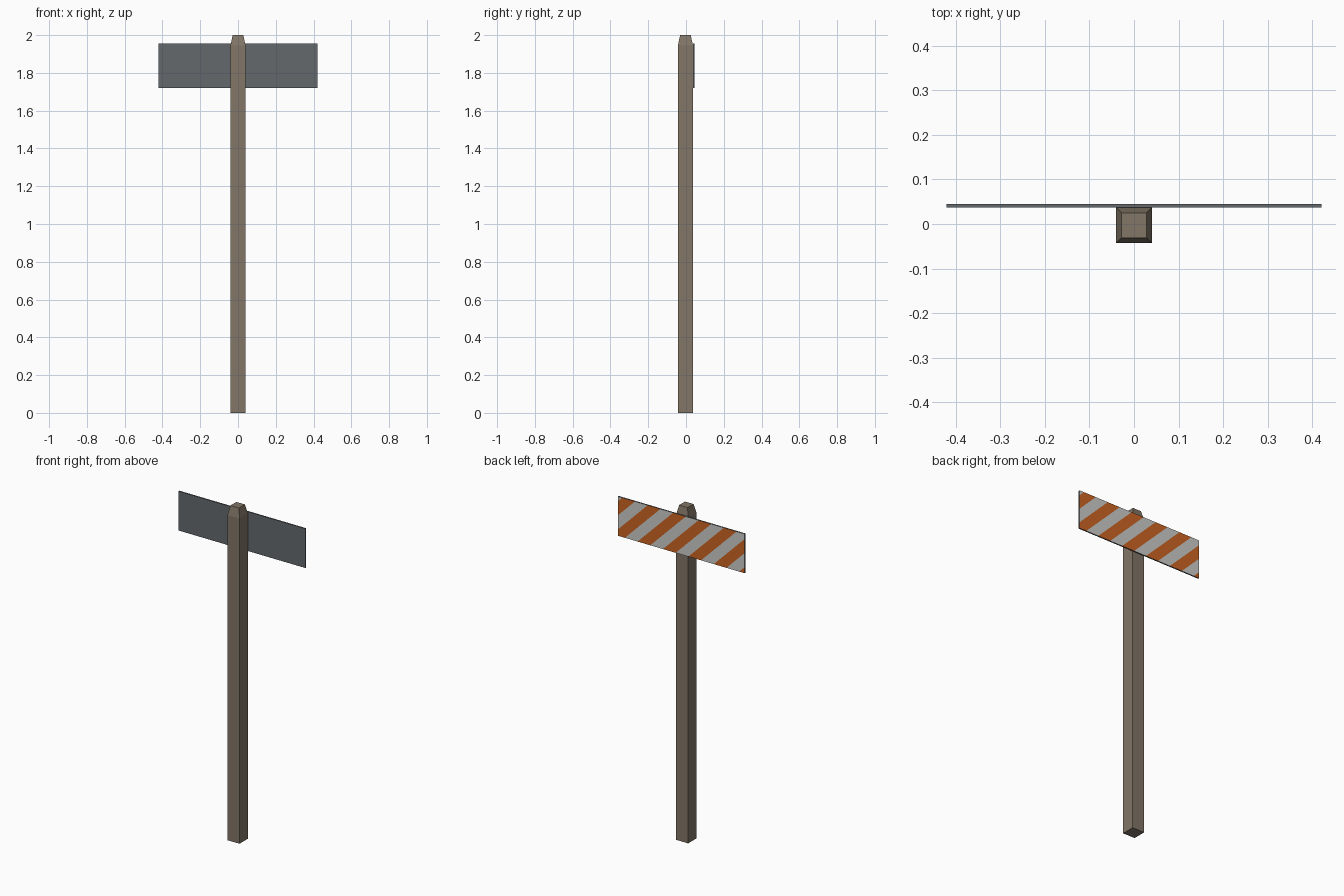
import bpy
import bmesh
from mathutils import Matrix, Vector

if "Cube" in bpy.data.objects:
    bpy.data.objects.remove(bpy.data.objects["Cube"])


def material(name, rgb):
    """Flat material from 0-255 sRGB values."""
    linear = [((c / 255 + 0.055) / 1.055) ** 2.4 for c in rgb]
    mat = bpy.data.materials.new(name)
    mat.use_nodes = True
    mat.diffuse_color = (*linear, 1)
    bsdf = next(n for n in mat.node_tree.nodes if n.type == "BSDF_PRINCIPLED")
    bsdf.inputs["Base Color"].default_value = (*linear, 1)
    bsdf.inputs["Roughness"].default_value = 0.8
    return mat


def box(size, center):
    bm = bmesh.new()
    bmesh.ops.create_cube(bm, size=1, matrix=Matrix.Translation(center) @ Matrix.Diagonal((*size, 1)))
    return bm


def finish(bm, name, mats):
    mesh = bpy.data.meshes.new(name)
    bmesh.ops.recalc_face_normals(bm, faces=bm.faces[:])
    bm.to_mesh(mesh)
    bm.free()
    for mat in mats:
        mesh.materials.append(mat)
    obj = bpy.data.objects.new(name, mesh)
    bpy.context.collection.objects.link(obj)
    return obj


wood = material("weathered wood", (130, 118, 103))
metal = material("grey metal", (99, 105, 108))
orange = material("orange paint", (205, 101, 35))
white = material("off white paint", (205, 205, 202))

# Square post with a tapered top
POST_Y, SHOULDER, TOP = -0.003, 1.945, 2.0
bm = box((0.08, 0.08, SHOULDER), (0, POST_Y, SHOULDER / 2))
cap = max(bm.faces, key=lambda f: f.calc_center_median().z)
tip = bmesh.ops.extrude_discrete_faces(bm, faces=[cap])["faces"][0]
for v in tip.verts:
    v.co = (v.co.x * 0.7, POST_Y + (v.co.y - POST_Y) * 0.7, TOP)
finish(bm, "post", [wood])

# Thin board fixed to the back of the post
HALF, LOW, HIGH = 0.42, 1.72, 1.955
bm = box((HALF * 2, 0.008, HIGH - LOW), (0, 0.041, (LOW + HIGH) / 2))

# Diagonal stripes cut into the back face
BAND, START = HALF / 5, -0.037
diagonal = Vector((-1, 0, -1)).normalized()


def back_faces():
    bm.normal_update()
    return [f for f in bm.faces if f.normal.y > 0.9]


for i in range(-3, 12):
    point = Vector((HALF - START - i * BAND, 0, LOW))
    faces = back_faces()
    geom = set(faces)
    for f in faces:
        geom.update(f.verts, f.edges)
    bmesh.ops.bisect_plane(bm, geom=list(geom), dist=1e-5, plane_co=point, plane_no=diagonal)

for f in back_faces():
    c = f.calc_center_median()
    band = (HALF - c.x - (c.z - LOW) - START) // BAND
    f.material_index = 1 if band % 2 == 0 else 2
finish(bm, "striped_board", [metal, orange, white])
